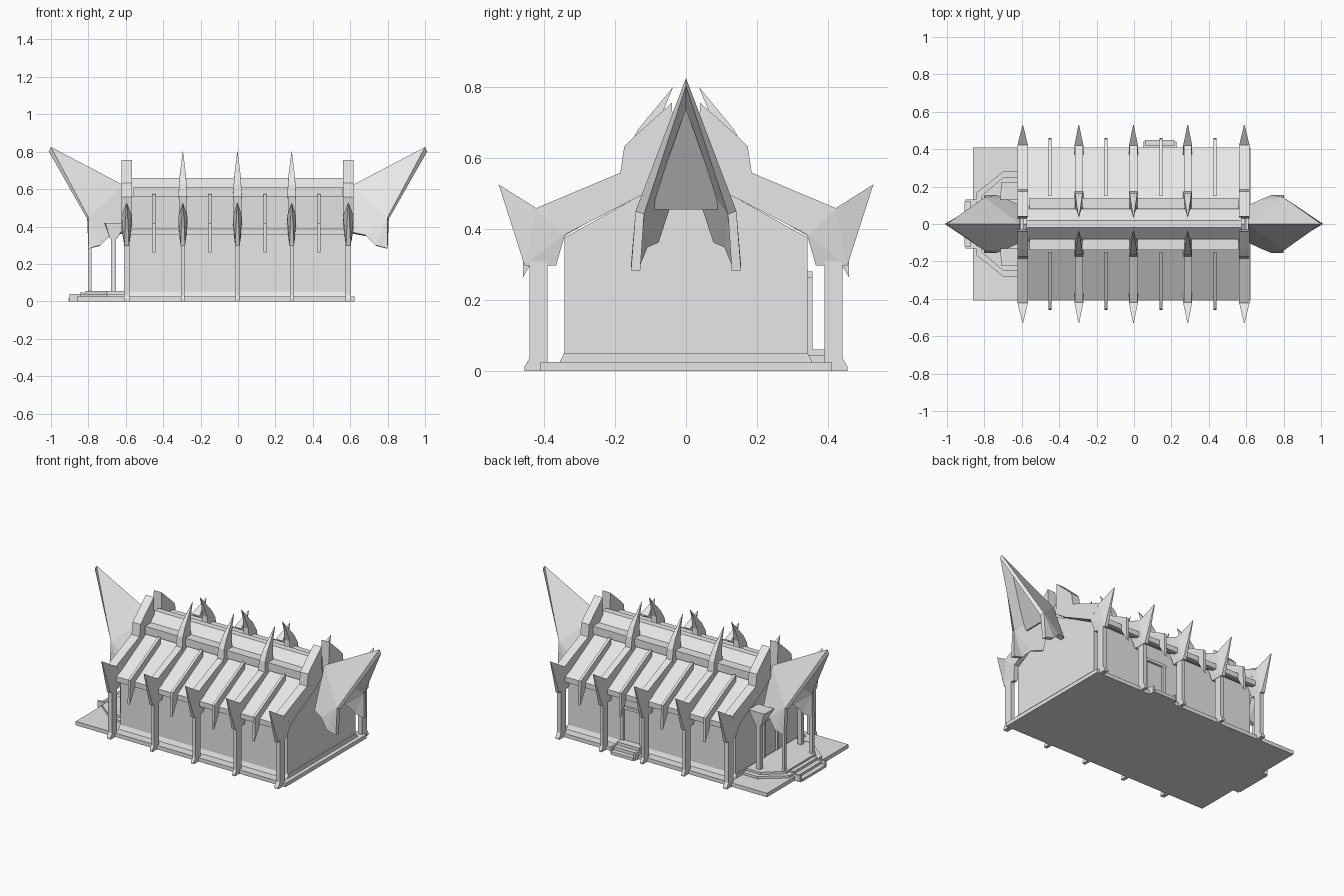
import bpy

mat = bpy.data.materials.new("light_grey")
mat.diffuse_color = (0.8, 0.8, 0.8, 1)


def make(name, verts, faces):
    me = bpy.data.meshes.new(name)
    me.from_pydata(verts, [], faces)
    me.materials.append(mat)
    ob = bpy.data.objects.new(name, me)
    bpy.context.collection.objects.link(ob)
    return ob


def loft(name, bottom, top):
    """Closed solid between two matching loops; winding fixed by recalculation."""
    import bmesh
    n = len(bottom)
    faces = [list(range(n)), list(range(n, 2 * n))]
    faces += [[i, (i + 1) % n, n + (i + 1) % n, n + i] for i in range(n)]
    ob = make(name, bottom + top, faces)
    bm = bmesh.new()
    bm.from_mesh(ob.data)
    bmesh.ops.triangulate(bm, faces=[f for f in bm.faces if len(f.verts) > 4])
    bmesh.ops.recalc_face_normals(bm, faces=bm.faces)
    bm.to_mesh(ob.data)
    bm.free()
    return ob


def box(name, x0, x1, y0, y1, z0, z1):
    c = [(x0, y0), (x1, y0), (x1, y1), (x0, y1)]
    return loft(name, [(x, y, z0) for x, y in c], [(x, y, z1) for x, y in c])


def slab(name, pts, z0, z1):
    return loft(name, [(x, y, z0) for x, y in pts], [(x, y, z1) for x, y in pts])


def rib(name, x, pts, w, s=1):
    """Side profile (y, z) given thickness along x; w is one half width or one per point."""
    ws = w if isinstance(w, list) else [w] * len(pts)
    return loft(name, [(x - h, s * y, z) for (y, z), h in zip(pts, ws)],
                [(x + h, s * y, z) for (y, z), h in zip(pts, ws)])


# base, hall body and wall skirt
box("base", -0.86, 0.622, -0.41, 0.41, 0, 0.025)
rib("hall_body", 0, [(-0.343, 0.02), (0.343, 0.02), (0.343, 0.375), (0.1, 0.51), (0, 0.56),
                     (-0.1, 0.51), (-0.343, 0.375)], 0.59)
rib("wall_skirt", 0, [(-0.358, 0.02), (0.358, 0.02), (0.343, 0.05), (-0.343, 0.05)], 0.597)

for s in (-1, 1):
    # roof slopes, ridge beam and eave
    rib("lower_roof", 0, [(0.41, 0.355), (0.41, 0.388), (0.1, 0.56), (0.06, 0.56), (0.1, 0.52),
                          (0.385, 0.355)], 0.59, s)
    rib("upper_roof", 0, [(0, 0.54), (0.1, 0.54), (0.08, 0.6), (0.02, 0.66), (0, 0.66)], 0.575, s)
    rib("purlin", 0, [(0.08, 0.56), (0.14, 0.56), (0.14, 0.61), (0.08, 0.61)], 0.56, s)

    # thin roof fins hanging over the eave
    for x in (-0.45, -0.15, 0.145, 0.432):
        rib("roof_fin", x, [(0.15, 0.575), (0.455, 0.415), (0.46, 0.262), (0.4, 0.365),
                            (0.15, 0.5)], 0.008, s)

    # main frames: post, spiked capital, rafter and crest
    for x in (-0.595, -0.295, -0.003, 0.287, 0.59):
        end = abs(x) > 0.5
        rib("frame_post", x, [(0.455, 0), (0.455, 0.012), (0.441, 0.035), (0.441, 0.31),
                              (0.39, 0.31), (0.39, 0.0)], 0.014 if end else 0.01, s)
        w = 0.028 if end else 0.024
        rib("capital", x, [(0.528, 0.525), (0.42, 0.457), (0.34, 0.386), (0.366, 0.297),
                           (0.455, 0.297)], [0.002, w, w, 0.012, 0.012], s)
        if end:
            rib("end_rafter", x, [(0.425, 0.457), (0.185, 0.558), (0.174, 0.632), (0.135, 0.67),
                                  (0.04, 0.755), (0.03, 0.56), (0.115, 0.5), (0.345, 0.382)],
                w, s)
        else:
            rib("rafter", x, [(0.42, 0.457), (0.17, 0.563), (0.11, 0.563), (0.115, 0.5),
                              (0.345, 0.382)], 0.021, s)
            rib("crest_spike", x, [(0.036, 0.8), (0.135, 0.68), (0.165, 0.625), (0.175, 0.55),
                                   (0.08, 0.56), (0.085, 0.66), (0.063, 0.735)],
                [0.001, 0.016, 0.02, 0.024, 0.024, 0.018, 0.008], s)

# horned canopies at both ends
for sx in (-1, 1):
    A, T = (0.61, 0, 0.62), (1.0, 0, 0.825)
    side = [(0.8, 0.142, 0.45), (0.8, 0.155, 0.283), (0.735, 0.155, 0.3),
            (0.68, 0.132, 0.355), (0.61, 0.1, 0.37)]
    verts = [A, T] + side + [(x, -y, z) for x, y, z in side]
    right = [(0, 1, 2), (0, 2, 6), (2, 3, 4), (2, 4, 5), (2, 5, 6)]
    left = [tuple(i + 5 if i > 1 else i for i in reversed(f)) for f in right]
    faces = right + left
    if sx < 0:
        faces = [tuple(reversed(f)) for f in faces]
    ob = make("horn_canopy", [(sx * x, y, z) for x, y, z in verts], faces)
    m = ob.modifiers.new("thickness", 'SOLIDIFY')
    m.thickness, m.offset = 0.026, -1
    # sloping panel closing the inside of the canopy
    tri = [(0.92, 0, 0.74), (0.74, 0.1, 0.455), (0.74, -0.1, 0.455)]
    loft("canopy_ceiling", [(sx * x, y, z) for x, y, z in tri],
         [(sx * (x - 0.01), y, z) for x, y, z in tri])

# porch platform with stepped, cut corners
for d, z in ((0.03, 0.04), (0.0, 0.055)):
    h = [(-0.6, 0.25 + d), (-0.70, 0.25 + d), (-0.815 - d, 0.15 + d / 2)]
    slab("porch_floor", h + [(x, -y) for x, y in reversed(h)], 0.02, z)
# porch steps
for i in range(3):
    box("porch_step", -0.905 + 0.03 * i, -0.82, -0.12, 0.12, 0.016 * i, 0.016 * (i + 1))
for s in (-1, 1):
    box("porch_step_cheek", -0.9, -0.82, s * 0.12, s * 0.132, 0, 0.04)
    # porch posts and bracket capitals
    box("outer_post", -0.802, -0.782, s * 0.13, s * 0.15, 0.04, 0.3)
    box("inner_post", -0.68, -0.652, s * 0.195, s * 0.222, 0.04, 0.36)
    loft("post_capital",
         [(-0.685, s * 0.195, 0.335), (-0.645, s * 0.195, 0.335), (-0.645, s * 0.222, 0.335),
          (-0.685, s * 0.222, 0.335)],
         [(-0.715, s * 0.13, 0.42), (-0.6, s * 0.13, 0.42), (-0.6, s * 0.225, 0.42),
          (-0.71, s * 0.225, 0.42)])

# west door frame
for y in (-0.075, 0.06):
    box("west_jamb", -0.606, -0.58, y, y + 0.015, 0.05, 0.29)
box("west_lintel", -0.606, -0.58, -0.08, 0.08, 0.28, 0.3)

# back door frame and steps
for x in (0.06, 0.195):
    box("back_jamb", x, x + 0.02, 0.33, 0.356, 0.04, 0.27)
box("back_lintel", 0.055, 0.22, 0.33, 0.357, 0.262, 0.28)
for i in range(3):
    box("back_step", 0.06, 0.215, 0.34, 0.45 - 0.03 * i, 0.02 * i, 0.02 * (i + 1))
for x in (0.05, 0.215):
    box("back_step_cheek", x, x + 0.012, 0.34, 0.44, 0, 0.045)
